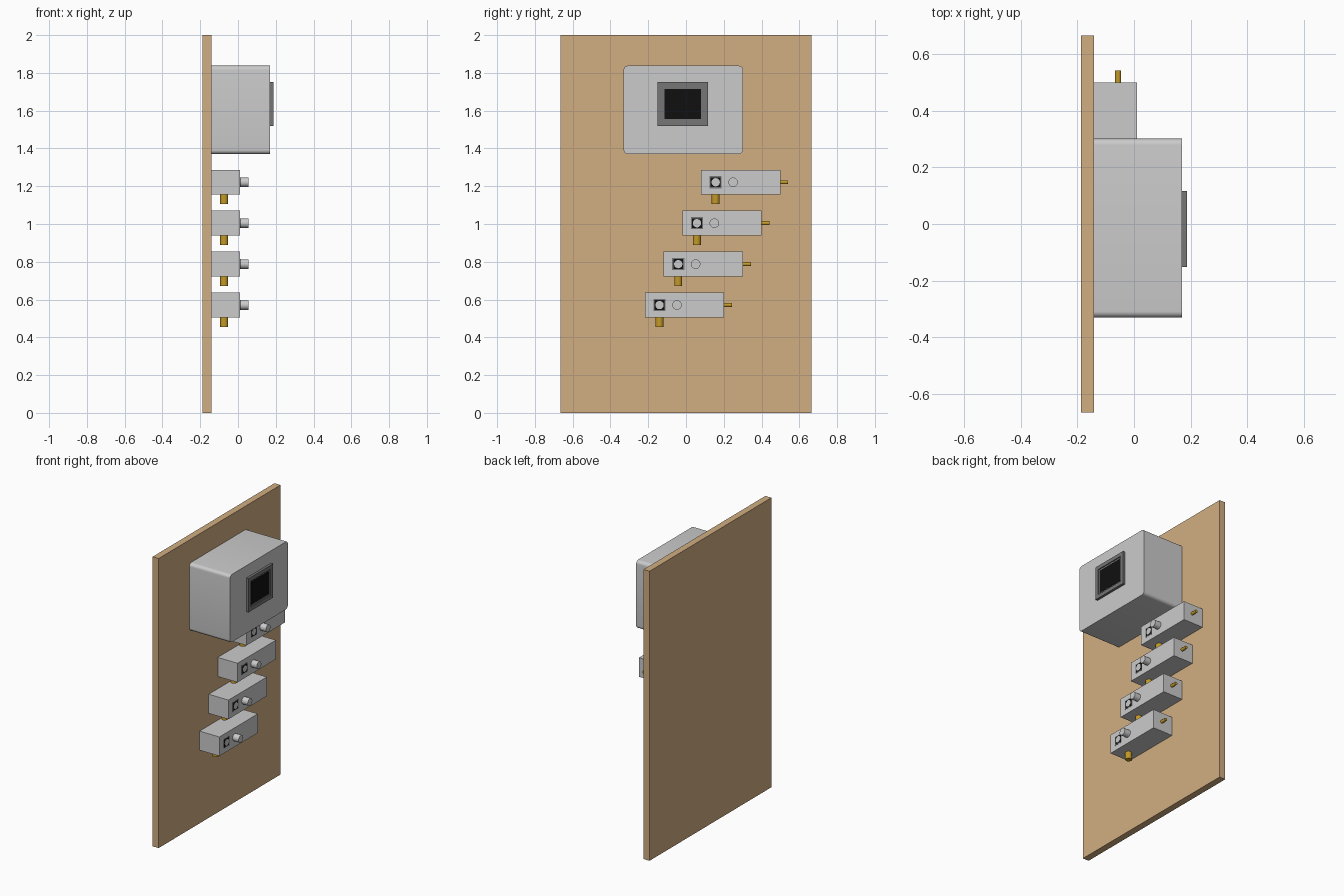
import bpy, bmesh, math

if "Cube" in bpy.data.objects:
    bpy.data.objects.remove(bpy.data.objects["Cube"])


def material(name, color):
    m = bpy.data.materials.new(name)
    m.diffuse_color = (*color, 1)
    m.use_nodes = True
    m.node_tree.nodes["Principled BSDF"].inputs["Base Color"].default_value = m.diffuse_color
    return m


WOOD = material("wood", (0.64, 0.42, 0.22))
BRASS = material("brass", (0.55, 0.32, 0.02))
DARK = material("dark_grey", (0.18, 0.18, 0.18))
BLACK = material("black", (0.005, 0.005, 0.005))


def finish(bm, name, mat):
    bmesh.ops.recalc_face_normals(bm, faces=bm.faces)
    me = bpy.data.meshes.new(name)
    bm.to_mesh(me)
    bm.free()
    ob = bpy.data.objects.new(name, me)
    bpy.context.collection.objects.link(ob)
    if mat:
        me.materials.append(mat)
    return ob


def box(name, x, y, z, mat=None, round_x=0, recess=None):
    """Box from (min, max) ranges; round_x rounds the edges running along x,
    recess = (rim width, depth) sinks a pocket in the +x face."""
    bm = bmesh.new()
    bmesh.ops.create_cube(bm, size=1)
    for v in bm.verts:
        for i, (lo, hi) in enumerate((x, y, z)):
            v.co[i] = hi if v.co[i] > 0 else lo
    if round_x:
        edges = [e for e in bm.edges if abs(e.verts[0].co.x - e.verts[1].co.x) > 1e-4]
        bmesh.ops.bevel(bm, geom=edges, offset=round_x, segments=6,
                        profile=0.5, affect='EDGES')
    if recess:
        bm.normal_update()
        face = max(bm.faces, key=lambda f: f.calc_center_median().x)
        bmesh.ops.inset_region(bm, faces=[face], thickness=recess[0])
        pocket = bmesh.ops.extrude_discrete_faces(bm, faces=[face])["faces"][0]
        for v in pocket.verts:
            v.co.x -= recess[1]
        bmesh.ops.remove_doubles(bm, verts=bm.verts, dist=1e-6)
    ob = finish(bm, name, mat)
    if round_x:
        smooth(ob)
    return ob


def smooth(ob):
    bpy.ops.object.select_all(action='DESELECT')
    ob.select_set(True)
    bpy.context.view_layer.objects.active = ob
    bpy.ops.object.shade_smooth_by_angle(angle=math.radians(35))


def cylinder(name, center, radius, length, axis, mat=None):
    rot = {'x': (0, math.pi / 2, 0), 'y': (math.pi / 2, 0, 0), 'z': (0, 0, 0)}[axis]
    bpy.ops.mesh.primitive_cylinder_add(vertices=32, radius=radius, depth=length,
                                        location=center, rotation=rot)
    ob = bpy.context.object
    ob.name = name
    if mat:
        ob.data.materials.append(mat)
    smooth(ob)
    return ob


# Wooden backing board
box("backing_board", (-0.187, -0.141), (-0.665, 0.665), (0, 2), WOOD)

# Main control cabinet with rounded long edges
box("control_cabinet", (-0.141, 0.17), (-0.33, 0.301), (1.37, 1.838), round_x=0.022)

# Display: rim with a sunken screen
box("display_bezel", (0.17, 0.187), (-0.152, 0.116), (1.52, 1.753), DARK,
    recess=(0.037, 0.007))
box("display_screen", (0.175, 0.182), (-0.115, 0.079), (1.557, 1.716), BLACK)

# Four staggered modules, each lower one shifted along -y
for i in range(4):
    y, z = 0.08 - 0.099 * i, 1.221 - 0.2167 * i
    n = f"_{i + 1}"
    box("module_body" + n, (-0.141, 0.01), (y, y + 0.419), (z - 0.066, z + 0.066))

    # Square socket with a round contact
    py = y + 0.077
    box("socket_frame" + n, (0.005, 0.011), (py - 0.032, py + 0.032),
        (z - 0.032, z + 0.032), DARK)
    box("socket_face" + n, (0.006, 0.012), (py - 0.026, py + 0.026),
        (z - 0.026, z + 0.026), BLACK)
    cylinder("socket_contact" + n, (0.0095, py, z), 0.022, 0.007, 'x')

    # Push button
    cylinder("button" + n, (0.0325, y + 0.169, z), 0.025, 0.047, 'x')

    # Brass fittings: thick one below, thin one at the end
    cylinder("bottom_fitting" + n, (-0.073, py, z - 0.088), 0.021, 0.056, 'z', BRASS)
    cylinder("end_fitting" + n, (-0.056, y + 0.437, z), 0.0105, 0.048, 'y', BRASS)
